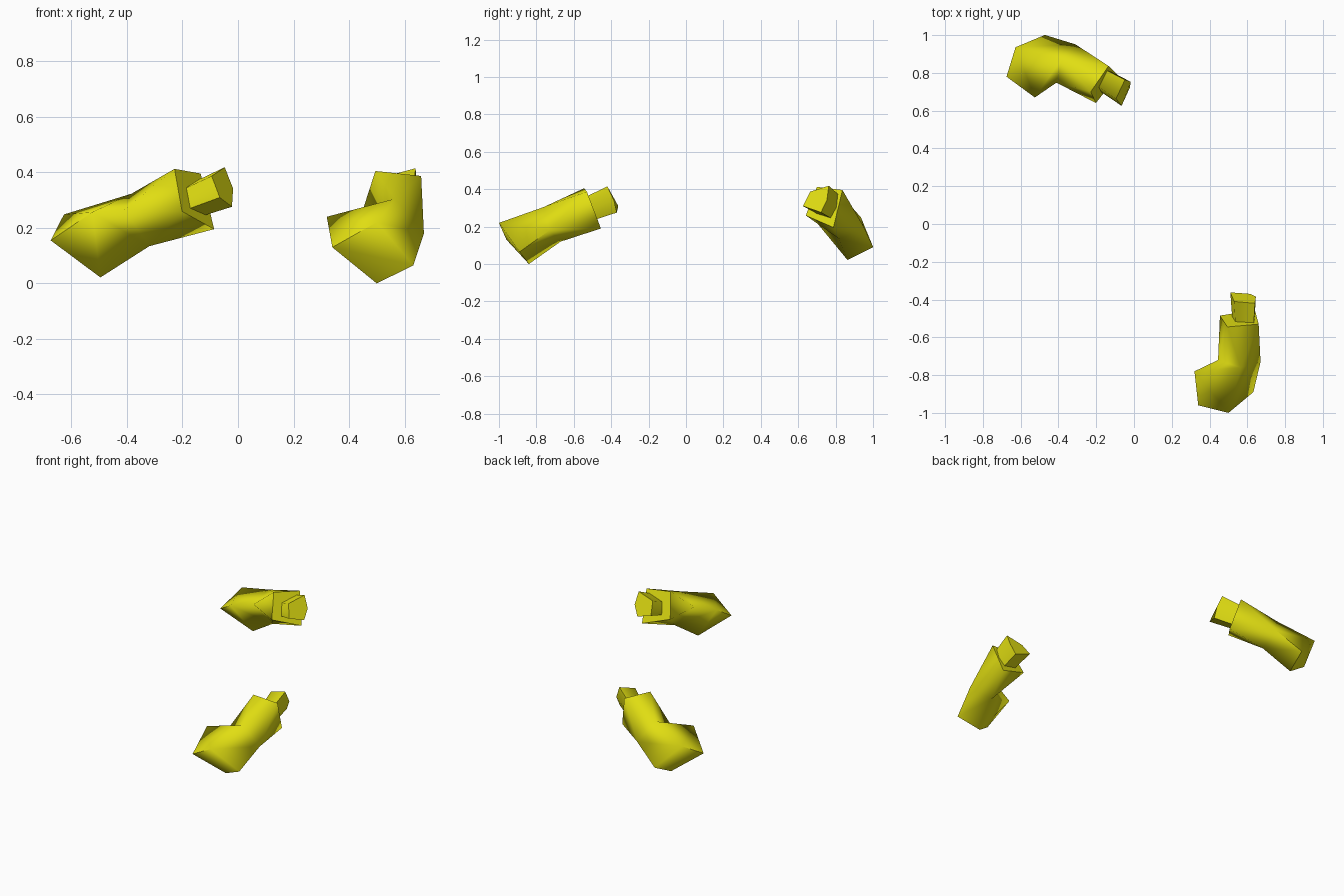
import bpy, bmesh, math
from mathutils import Vector, Matrix

if "Cube" in bpy.data.objects:
    bpy.data.objects.remove(bpy.data.objects["Cube"])

yellow = bpy.data.materials.new("yellow")
yellow.diffuse_color = (0.75, 0.73, 0.006, 1)
yellow.use_nodes = True
yellow.node_tree.nodes["Principled BSDF"].inputs["Base Color"].default_value = yellow.diffuse_color

# Named corners of one bent arm: cuff ring, elbow ring, shoulder corners
P = {
    "cuff_top": (.495, -.545, .405), "cuff_in": (.455, -.485, .255),
    "cuff_low": (.64, -.455, .19), "cuff_out": (.66, -.53, .387),
    "elbow_top": (.565, -.76, .305), "elbow_in": (.445, -.72, .25),
    "elbow_low": (.55, -.67, .12), "elbow_out": (.67, -.73, .18),
    "sh_in": (.32, -.78, .24), "sh_tip": (.34, -.96, .13),
    "sh_low": (.50, -.84, 0), "sh_out": (.632, -.89, .065),
    "sh_front": (.50, -1.0, .22),
}
ARM_FACES = [
    "cuff_top cuff_in cuff_low cuff_out",
    # forearm
    "elbow_top cuff_top cuff_out", "elbow_top cuff_out elbow_out",
    "elbow_out cuff_out cuff_low", "elbow_low elbow_out cuff_low",
    "elbow_low cuff_low cuff_in", "elbow_low cuff_in elbow_in",
    "elbow_in cuff_in cuff_top", "elbow_in cuff_top elbow_top",
    # upper arm
    "elbow_top elbow_in sh_in", "elbow_top sh_in sh_front",
    "elbow_top sh_front elbow_out", "elbow_out sh_front sh_out",
    "elbow_low elbow_in sh_in", "elbow_low sh_in sh_low",
    "elbow_low sh_low sh_out", "elbow_low sh_out elbow_out",
    # shoulder end
    "sh_in sh_tip sh_front", "sh_in sh_tip sh_low",
    "sh_tip sh_low sh_out", "sh_tip sh_out sh_front",
]

# Wrist peg: flared five-sided end, narrower base sunk into the cuff
PEG_END = [Vector(p) for p in ((.53, -.41, .385), (.64, -.42, .415), (.645, -.385, .34),
                               (.615, -.37, .275), (.51, -.362, .31))]
PEG_AXIS = Vector((0, .93, .37))


def frame(a, b, c, flip=1):
    """Orthonormal frame at a, looking along b, with c in its plane."""
    a, b, c = Vector(a), Vector(b), Vector(c)
    x = (b - a).normalized()
    z = x.cross(c - a).normalized()
    y = z.cross(x)
    m = Matrix((x, y, z * flip)).transposed().to_4x4()
    m.translation = a
    return m


def make(name, verts, faces, matrix):
    bm = bmesh.new()
    vs = [bm.verts.new(matrix @ Vector(v)) for v in verts]
    for f in faces:
        bm.faces.new([vs[i] for i in f])
    bmesh.ops.recalc_face_normals(bm, faces=bm.faces)
    me = bpy.data.meshes.new(name)
    bm.to_mesh(me)
    bm.free()
    me.materials.append(yellow)
    ob = bpy.data.objects.new(name, me)
    bpy.context.collection.objects.link(ob)
    bpy.ops.object.select_all(action='DESELECT')
    ob.select_set(True)
    bpy.context.view_layer.objects.active = ob
    bpy.ops.object.shade_smooth_by_angle(angle=math.radians(75))


names = list(P)
arm_faces = [[names.index(n) for n in f.split()] for f in ARM_FACES]
center = sum(PEG_END, Vector()) / 5
base = [center + (p - center) * .82 - PEG_AXIS * .2 for p in PEG_END]
peg_faces = [range(5), range(5, 10)] + [(i, (i + 1) % 5, (i + 1) % 5 + 5, i + 5) for i in range(5)]

# The second arm is the mirror image, posed by three landmark corners
source = frame(P["sh_tip"], P["cuff_in"], P["sh_out"])
target = frame((-.675, .78, .155), (-.20, .64, .26), (-.475, 1.0, .09), flip=-1)
for side, m in (("right", Matrix()), ("left", target @ source.inverted())):
    make(side + "_arm", P.values(), arm_faces, m)
    make(side + "_wrist", PEG_END + base, peg_faces, m)
